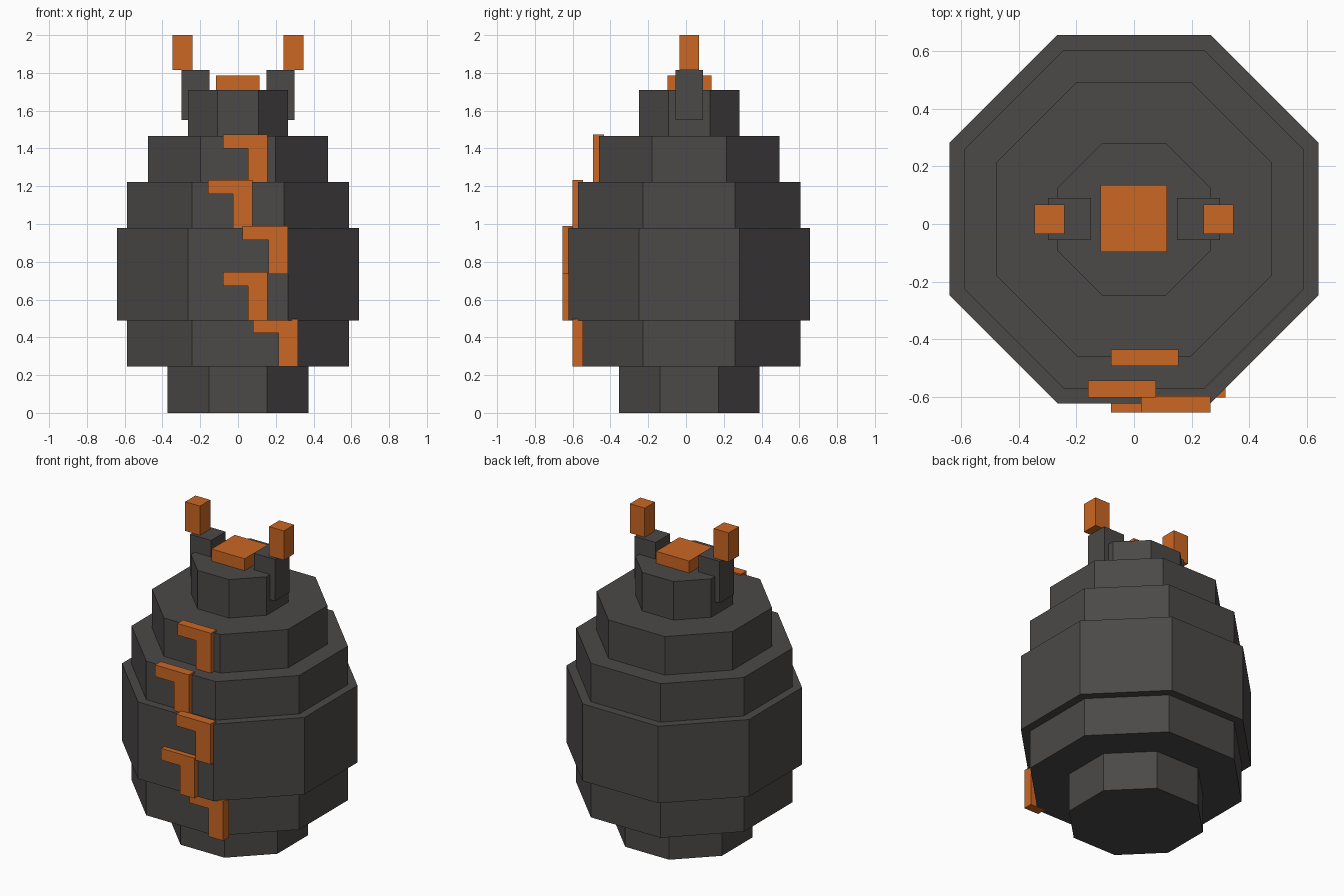
import bpy, bmesh, math

if "Cube" in bpy.data.objects:
    bpy.data.objects.remove(bpy.data.objects["Cube"])


def material(name, color):
    m = bpy.data.materials.new(name)
    m.diffuse_color = (*color, 1)
    m.use_nodes = True
    m.node_tree.nodes["Principled BSDF"].inputs["Base Color"].default_value = m.diffuse_color
    return m


charcoal = material("charcoal", (0.072, 0.067, 0.065))
orange = material("orange", (0.60, 0.135, 0.017))

CY = 0.017  # depth centre of the body


def finish(name, bm, mat):
    bmesh.ops.recalc_face_normals(bm, faces=bm.faces)
    me = bpy.data.meshes.new(name)
    bm.to_mesh(me)
    bm.free()
    me.materials.append(mat)
    ob = bpy.data.objects.new(name, me)
    bpy.context.collection.objects.link(ob)
    return ob


def extrude(name, points, depth, mat):
    """Extrude a face given by 3D points along a vector."""
    bm = bmesh.new()
    face = bm.faces.new([bm.verts.new(p) for p in points])
    res = bmesh.ops.extrude_face_region(bm, geom=[face], use_keep_orig=True)
    verts = [v for v in res["geom"] if isinstance(v, bmesh.types.BMVert)]
    bmesh.ops.translate(bm, verts=verts, vec=depth)
    return finish(name, bm, mat)


def box(name, x0, x1, y0, y1, z0, z1, mat):
    pts = [(x0, y0, z0), (x1, y0, z0), (x1, y1, z0), (x0, y1, z0)]
    return extrude(name, pts, (0, 0, z1 - z0), mat)


# Stepped octagonal body: (half width across flats, bottom, top)
tiers = [(0.372, 0, 0.245), (0.588, 0.245, 0.49), (0.64, 0.49, 0.978),
         (0.588, 0.978, 1.222), (0.477, 1.222, 1.466), (0.265, 1.466, 1.71)]
bm = bmesh.new()
rings = []
for apothem, z0, z1 in tiers:
    r = apothem / math.cos(math.pi / 8)
    for z in (z0, z1):
        rings.append([bm.verts.new((r * math.cos((i + 0.5) * math.pi / 4),
                                    CY + r * math.sin((i + 0.5) * math.pi / 4), z))
                      for i in range(8)])
for a, b in zip(rings, rings[1:]):
    for i in range(8):
        j = (i + 1) % 8
        bm.faces.new((a[i], a[j], b[j], b[i]))
bm.faces.new(rings[0])
bm.faces.new(rings[-1])
finish("stepped_body", bm, charcoal)

# Crown plate and the two side posts with their offset tips
box("crown_plate", -0.117, 0.115, -0.098, 0.135, 1.70, 1.786, orange)
for side, s in (("left", -1), ("right", 1)):
    xs = sorted((s * 0.15, s * 0.298))
    box(side + "_post", *xs, -0.056, 0.09, 1.55, 1.815, charcoal)
    xs = sorted((s * 0.242, s * 0.346))
    box(side + "_tip", *xs, -0.035, 0.068, 1.815, 2.0, orange)

# Zigzag crack of hooked strips: (left, right, bottom, top, front)
cracks = [(-0.08, 0.155, 1.222, 1.475, -0.493), (-0.16, 0.077, 0.978, 1.232, -0.602),
          (0.025, 0.265, 0.735, 0.99, -0.655), (-0.08, 0.155, 0.49, 0.745, -0.655),
          (0.08, 0.317, 0.245, 0.497, -0.602)]
for n, (x0, x1, z0, z1, y) in enumerate(cracks, 1):
    xi, zi = x1 - 0.103, z1 - 0.074
    outline = [(x0, z1), (x0, zi), (xi, zi), (xi, z0), (x1, z0), (x1, z1)]
    extrude(f"crack_{n}", [(x, y, z) for x, z in outline], (0, 0.058, 0), orange)
